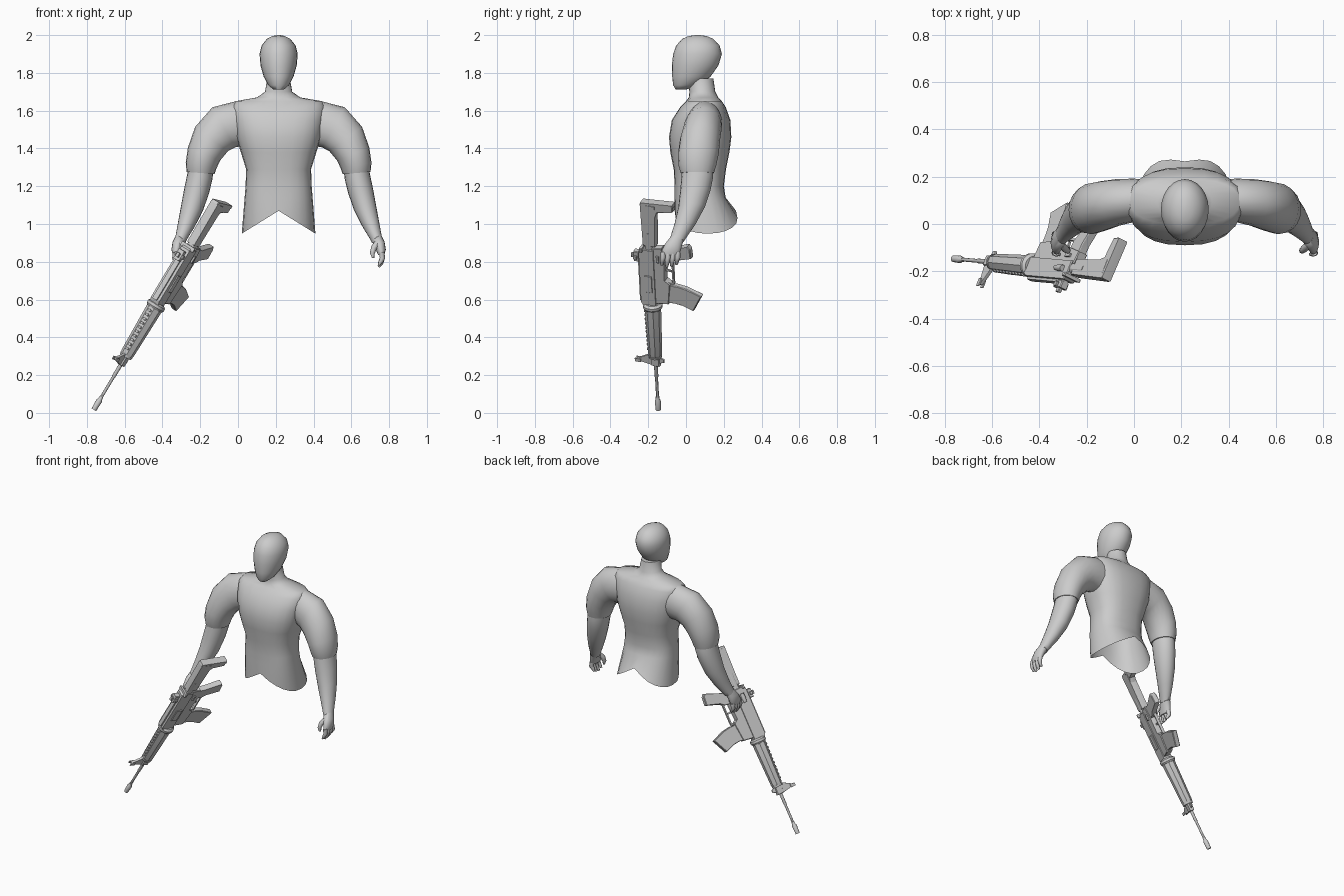
import bpy, bmesh, math
from mathutils import Vector, Matrix

CX = 0.215  # body centre line

grey = bpy.data.materials.new("plain_grey")
grey.diffuse_color = (0.6, 0.6, 0.6, 1)


def finish(name, bm, angle):
    bmesh.ops.recalc_face_normals(bm, faces=bm.faces)
    me = bpy.data.meshes.new(name)
    bm.to_mesh(me)
    bm.free()
    ob = bpy.data.objects.new(name, me)
    bpy.context.collection.objects.link(ob)
    me.materials.append(grey)
    bpy.ops.object.select_all(action='DESELECT')
    ob.select_set(True)
    bpy.context.view_layer.objects.active = ob
    bpy.ops.object.shade_smooth_by_angle(angle=math.radians(angle))
    return ob


def loft(name, rings, cap_start=True, cap_end=True, angle=60):
    bm = bmesh.new()
    vs = [[bm.verts.new(p) for p in r] for r in rings]
    n = len(rings[0])
    for a, b in zip(vs, vs[1:]):
        for i in range(n):
            j = (i + 1) % n
            bm.faces.new((a[i], a[j], b[j], b[i]))
    if cap_start:
        bm.faces.new(vs[0])
    if cap_end:
        bm.faces.new(vs[-1])
    return finish(name, bm, angle)


def oval(z, hw, yf, yb, n=24, e=2.0):
    """Horizontal superellipse ring; z may be a function of the x offset."""
    pts = []
    for i in range(n):
        t = 2 * math.pi * i / n
        c, s = math.cos(t), math.sin(t)
        dx = hw * math.copysign(abs(c) ** (2 / e), c)
        y = (yf + yb) / 2 + (yb - yf) / 2 * math.copysign(abs(s) ** (2 / e), s)
        pts.append(Vector((CX + dx, y, z(dx) if callable(z) else z)))
    return pts


def tube(name, path, side=1, n=16):
    """Limb along points (x, y, z, radius in xz, radius in y)."""
    rings = []
    for k, (x, y, z, r, ry) in enumerate(path):
        p, q = path[max(k - 1, 0)], path[min(k + 1, len(path) - 1)]
        t = Vector((q[0] - p[0], 0, q[2] - p[2])).normalized()
        a = Vector((-t.z, 0, t.x))
        ring = []
        for i in range(n):
            w = 2 * math.pi * i / n
            v = Vector((x, y, z)) + a * r * math.cos(w) + Vector((0, ry * math.sin(w), 0))
            v.x = CX + side * (v.x - CX)
            ring.append(v)
        rings.append(ring)
    return loft(name, rings)


# Head
loft("head", [oval(*r) for r in (
    (1.712, .028, -.055, .0), (1.735, .055, -.068, .07), (1.78, .079, -.073, .13),
    (1.84, .096, -.075, .172), (1.90, .101, -.068, .19), (1.945, .09, -.052, .178),
    (1.98, .062, -.02, .145), (1.995, .033, .015, .11), (2.0, .008, .05, .075))])

# Torso with neck, open at the notched hem
hem = oval(lambda dx: 1.07 - .62 * abs(dx), .195, -.06, .29, e=2.3)
for p in hem:
    if p.y > .2:
        p.y -= .025 * max(0, 1 - abs(p.x - CX) / .12)
rings = [hem] + [oval(*r, e=2.5) for r in (
    (1.14, .18, -.06, .21), (1.20, .175, -.06, .20), (1.29, .172, -.065, .212),
    (1.38, .2, -.083, .23), (1.46, .225, -.09, .24), (1.55, .24, -.075, .235),
    (1.62, .25, -.03, .21), (1.65, .23, .0, .19))]
rings += [oval(*r) for r in ((1.67, .115, .015, .17), (1.70, .072, .018, .155), (1.77, .06, .01, .145))]
loft("torso", rings, cap_start=False)

# Arms and hands, mirrored about the body centre
for side, tag in ((1, "left"), (-1, "right")):
    tube("upper_arm_" + tag, (
        (.36, .10, 1.53, .115, .085), (.43, .10, 1.53, .12, .092), (.505, .09, 1.512, .122, .1),
        (.57, .075, 1.45, .108, .106), (.61, .065, 1.37, .092, .108),
        (.625, .06, 1.31, .083, .1), (.628, .06, 1.27, .074, .088)), side, 20)
    tube("forearm_" + tag, (
        (.622, .062, 1.32, .066, .08), (.632, .06, 1.25, .068, .084), (.648, .05, 1.18, .067, .08),
        (.672, .03, 1.09, .06, .07), (.703, -.005, 1.0, .046, .056),
        (.73, -.04, .93, .032, .043), (.738, -.05, .91, .03, .04)), side, 20)
    tube("palm_" + tag, (
        (.732, -.045, .93, .029, .038), (.748, -.065, .895, .03, .046),
        (.758, -.078, .86, .025, .05), (.758, -.084, .835, .016, .046)), side)
    for i in range(4):
        y, d = -.122 + .026 * i, .01 * abs(i - 1.3)
        tube(f"finger_{i + 1}_{tag}", (
            (.76, y, .85, .015, .014), (.765, y, .82, .014, .014),
            (.757, y - .004, .79 + d, .012, .012), (.745, y - .006, .769 + d, .006, .007)), side, 8)
    tube("thumb_" + tag, (
        (.74, -.085, .90, .018, .018), (.72, -.105, .875, .016, .017),
        (.711, -.112, .845, .013, .014), (.716, -.115, .82, .006, .007)), side, 8)

# Rifle frame: u runs back from the muzzle, v runs down, w runs sideways
U = Vector((.512, -.045, .858)).normalized()
V = Vector((.35, .91, -.16))
V = (V - U * V.dot(U)).normalized()
W = -U.cross(V)
M = Vector((-.763, -.147, .017))


def gp(u, v, w):
    return M + U * u + V * v + W * w


def plate(name, prof, width, w0=0):
    """Side profile (u, v) given thickness, with slightly bevelled edges."""
    h, b = width / 2, min(.004, width / 5)
    cu = sum(p[0] for p in prof) / len(prof)
    cv = sum(p[1] for p in prof) / len(prof)

    def ring(w, inset):
        out = []
        for u, v in prof:
            d = Vector((cu - u, cv - v))
            d = d.normalized() * inset
            out.append(gp(u + d.x, v + d.y, w0 + w))
        return out
    return loft(name, [ring(-h, b), ring(-h + b, 0), ring(h - b, 0), ring(h, b)], angle=20)


def box(name, u0, u1, v0, v1, width, w0=0):
    return plate(name, ((u0, v0), (u1, v0), (u1, v1), (u0, v1)), width, w0)


def rod(name, steps, v=0, w=0, n=12):
    """Turned part along the barrel from (u, radius) steps."""
    return loft(name, [[gp(u, v + r * math.cos(2 * math.pi * (i + .5) / n),
                           w + r * math.sin(2 * math.pi * (i + .5) / n))
                        for i in range(n)] for u, r in steps], angle=30)


# Barrel group
rod("flash_hider", ((0, .014), (.055, .016), (.065, .011), (.08, .010)))
rod("barrel", ((.06, .008), (.2, .008), (.205, .010), (.36, .011)))
plate("front_sight", ((.275, -.015), (.29, -.105), (.302, -.105), (.35, -.015)), .014)
box("gas_block", .275, .345, -.02, .025, .03)
plate("sling_loop", ((.29, .02), (.33, .02), (.32, .05), (.3, .05)), .01)
for s in (-1, 1):
    box("front_sight_ear", .285, .305, -.115, -.08, .006, s * .011)

# Handguard with ribs
rod("handguard_cap", ((.325, .034), (.338, .036)), n=16)
rod("handguard", ((.338, .034), (.35, .037), (.60, .043), (.63, .044)), n=8)
for k in range(10):
    u = .365 + .026 * k
    box("handguard_rib", u, u + .013, -.043 - .006 * k / 9, -.03, .022)
rod("handguard_ring", ((.625, .045), (.635, .052), (.65, .052), (.66, .04)), n=16)

# Receiver
plate("upper_receiver", ((.65, -.045), (.67, -.055), (.985, -.055), (1.0, -.04), (1.0, .03), (.65, .03)), .056)
plate("lower_receiver", ((.67, .02), (1.01, .02), (1.02, .075), (.93, .09), (.82, .085), (.80, .115), (.68, .1)), .046)
box("top_rail", .67, .97, -.066, -.05, .028)
box("rear_sight", .91, .97, -.09, -.06, .036)
box("rear_sight_post", .925, .95, -.108, -.085, .016)
box("ejection_cover", .74, .84, -.025, .015, .008, .03)
box("charging_handle", .985, 1.01, -.045, -.03, .085)
rod("forward_assist", ((.90, .010), (.925, .014), (.96, .014)), -.01, -.034)
for s in (-1, 1):
    box("rear_sight_knob", .928, .948, -.088, -.068, .012, s * .024)
    box("selector_lever", .93, .97, .045, .06, .01, s * .026)

# Curved magazine
plate("magazine", ((.685, .08), (.795, .08), (.798, .15), (.79, .205), (.76, .29),
                   (.662, .24), (.683, .175), (.688, .13)), .034)
# Trigger and guard
box("guard_bar", .80, .945, .125, .134, .018)
box("guard_front", .80, .81, .09, .134, .018)
plate("trigger", ((.875, .08), (.89, .08), (.882, .12), (.872, .122)), .008)
# Pistol grip
plate("pistol_grip", ((.93, .08), (1.01, .07), (1.015, .11), (1.058, .225), (1.04, .238),
                      (.985, .243), (.955, .15), (.935, .12)), .038)

# Stock
rod("buffer_tube", ((.99, .026), (1.1, .026)), .0)
plate("stock", ((1.02, -.03), (1.275, -.036), (1.275, .05), (1.02, .04)), .046)
plate("stock_butt", ((1.2, -.02), (1.275, -.036), (1.287, .15), (1.255, .15), (1.235, .06), (1.2, .045)), .042)
plate("butt_pad", ((1.27, -.037), (1.284, -.034), (1.298, .15), (1.28, .153)), .046)
